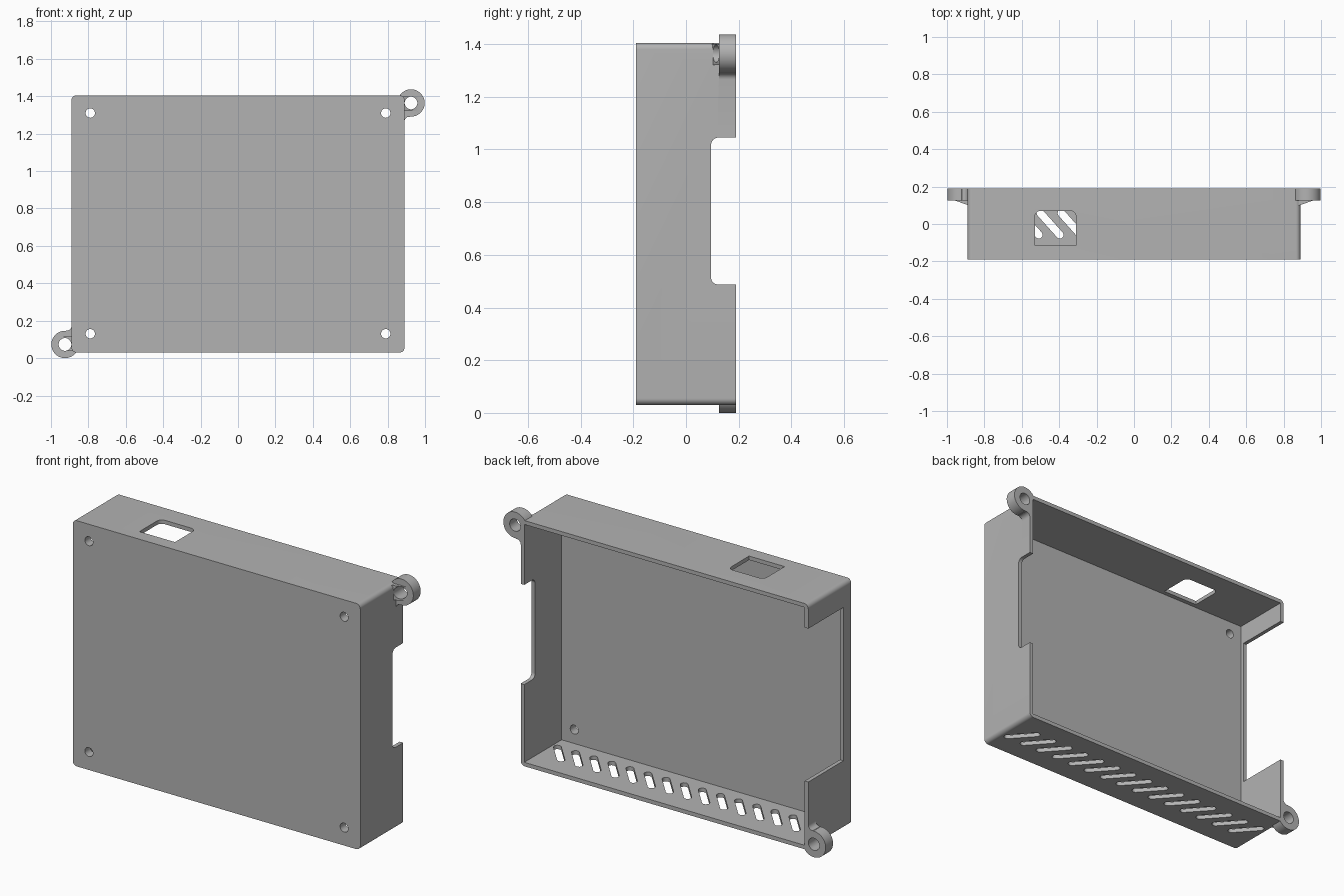
import bpy, bmesh
from math import cos, sin, pi, radians
from mathutils import Vector

cube = bpy.data.objects.get("Cube")
if cube:
    bpy.data.objects.remove(cube, do_unlink=True)

# Main dimensions
HALF_W, BACK, FRONT = 0.89, 0.19, -0.19
BOTTOM, TOP = 0.03, 1.405
WALL, PLATE = 0.022, 0.05
MID_Z = 0.7185

grey = bpy.data.materials.new("plain grey")
grey.use_nodes = True
grey.diffuse_color = (0.45, 0.45, 0.45, 1)
grey.node_tree.nodes["Principled BSDF"].inputs["Base Color"].default_value = (0.45, 0.45, 0.45, 1)


def arc(cx, cy, r, start, end, steps):
    angles = [radians(start + (end - start) * i / steps) for i in range(steps + 1)]
    return [(cx + r * cos(a), cy + r * sin(a)) for a in angles]


def circle(cx, cy, r, steps=40):
    return arc(cx, cy, r, 0, 360, steps)[:-1]


def rounded_rect(u0, u1, v0, v1, radii):
    """Radii run counter-clockwise from the upper right corner."""
    corners = [(u1, v1, -1, -1), (u0, v1, 1, -1), (u0, v0, 1, 1), (u1, v0, -1, 1)]
    pts = []
    for i, ((u, v, su, sv), r) in enumerate(zip(corners, radii)):
        if r:
            pts += arc(u + su * r, v + sv * r, r, 90 * i, 90 * i + 90, 8)
        else:
            pts.append((u, v))
    return pts


def prism(name, pts, axis, low, high):
    """Extrude a flat outline along one axis."""
    place = {"x": lambda u, v, d: (d, u, v),
             "y": lambda u, v, d: (u, d, v),
             "z": lambda u, v, d: (u, v, d)}[axis]
    bm = bmesh.new()
    base = bm.faces.new([bm.verts.new(place(u, v, low)) for u, v in pts])
    side = bmesh.ops.extrude_face_region(bm, geom=[base])["geom"]
    shift = Vector(place(0, 0, high - low))
    bmesh.ops.translate(bm, vec=shift, verts=[e for e in side if isinstance(e, bmesh.types.BMVert)])
    bmesh.ops.recalc_face_normals(bm, faces=bm.faces)
    mesh = bpy.data.meshes.new(name)
    bm.to_mesh(mesh)
    bm.free()
    mesh.materials.append(grey)
    obj = bpy.data.objects.new(name, mesh)
    bpy.context.collection.objects.link(obj)
    return obj


def combine(target, tool, operation="DIFFERENCE"):
    """Apply a boolean and discard the tool."""
    mod = target.modifiers.new("boolean", "BOOLEAN")
    mod.operation, mod.solver, mod.object = operation, "EXACT", tool
    bpy.context.view_layer.objects.active = target
    bpy.ops.object.modifier_apply(modifier=mod.name)
    bpy.data.objects.remove(tool, do_unlink=True)


# Outer block with rounded long edges
shell = prism("enclosure_shell",
              rounded_rect(-HALF_W, HALF_W, BOTTOM, TOP, [0.025] * 4), "y", FRONT, BACK)

# Mounting ears at two opposite corners
EAR_X, EAR_Z, EAR_R = 0.925, 1.364, 0.073


def turn(obj, side):
    """Rotate a part half way round the centre of the case for the other ear."""
    if side < 0:
        for v in obj.data.vertices:
            v.co.x, v.co.z = -v.co.x, 2 * MID_Z - v.co.z
    return obj


for side in (1, -1):
    ring = prism("ear_ring", circle(EAR_X, EAR_Z, EAR_R, 48), "y", 0.125, BACK)
    combine(shell, turn(ring, side), "UNION")
    # Concave web between ring and side wall
    web_pts = [(0.88, 1.265)] + arc(0.915, 1.265, 0.025, 180, 80, 6) + [(0.93, 1.30), (0.88, 1.34)]
    combine(shell, turn(prism("ear_web", web_pts, "y", 0.125, BACK), side), "UNION")
    # Sloping gusset under the ring
    gusset = prism("ear_gusset", rounded_rect(0.875, 0.967, 1.32, 1.40, [0.02, 0, 0, 0.02]),
                   "y", 0.1, 0.14)
    for v in gusset.data.vertices:
        if v.co.y < 0.12:
            v.co.y = 0.1 + (v.co.x - 0.885) * 0.35
    combine(shell, turn(gusset, side), "UNION")

# Cavity open at the back
combine(shell, prism("cavity", rounded_rect(-HALF_W + WALL, HALF_W - WALL, BOTTOM + WALL,
                                            TOP - WALL, [0] * 4), "y", FRONT + PLATE, 0.3))

# Ear bolt holes
for side in (1, -1):
    hole = prism("ear_hole", circle(EAR_X, EAR_Z, 0.034), "y", 0.05, 0.3)
    combine(shell, turn(hole, side))

# Screw holes in the front plate
for x in (-0.79, 0.79):
    for z in (0.13, 1.31):
        combine(shell, prism("screw_hole", circle(x, z, 0.025, 32), "y", -0.3, 0))

# Rounded notch in the left wall
combine(shell, prism("left_notch", rounded_rect(0.095, 0.3, 0.487, 1.045, [0, 0.028, 0.028, 0]),
                     "x", 0.8, 0.96))

# Large opening in the right wall
combine(shell, prism("right_opening", rounded_rect(-0.12, 0.3, 0.412, 1.27, [0] * 4),
                     "x", -0.96, -0.8))

# Socket opening in the top wall
combine(shell, prism("top_opening", rounded_rect(-0.53, -0.31, -0.115, 0.07, [0.03, 0.03, 0, 0]),
                     "z", 1.3, 1.5))

# Slanted vent slots in the bottom wall
COUNT = 15
for i in range(COUNT):
    x = -0.785 + 1.57 * i / (COUNT - 1)
    slot = arc(x - 0.052, 0.058, 0.02, 42, 222, 8) + arc(x + 0.052, -0.058, 0.02, 222, 402, 8)
    combine(shell, prism("vent_slot", slot, "z", -0.05, 0.1))

# Smooth the round parts and keep sharp edges
bpy.ops.object.select_all(action="DESELECT")
shell.select_set(True)
bpy.context.view_layer.objects.active = shell
bpy.ops.object.shade_smooth_by_angle(angle=radians(30))
